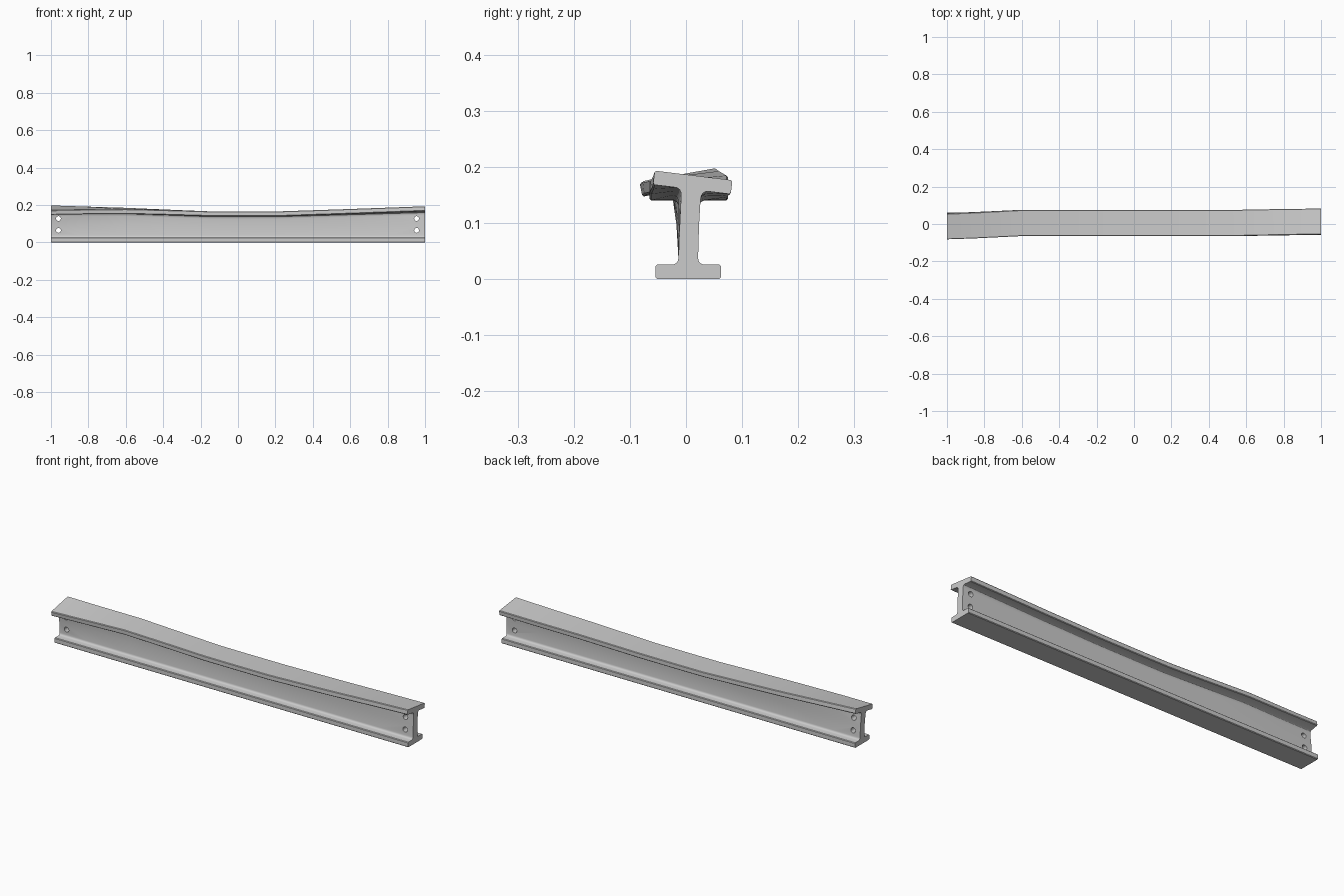
import bpy, bmesh, math

if "Cube" in bpy.data.objects:
    bpy.data.objects.remove(bpy.data.objects["Cube"])

# Half cross-section of the straight beam, bottom to top: (offset from web centre, z)
half = [(0.055, 0), (0.0582, 0.003), (0.0582, 0.023), (0.055, 0.026),
        (0.026, 0.026), (0.0215, 0.028), (0.0185, 0.032), (0.0175, 0.037),
        (0.0172, 0.09),
        (0.0175, 0.125), (0.0185, 0.132), (0.0215, 0.137), (0.027, 0.14),
        (0.067, 0.14), (0.0698, 0.143), (0.0698, 0.162), (0.067, 0.165)]
profile = half + [(-y, z) for y, z in reversed(half)]
CY = 0.004

# Bent top flange along the length: x, sideways shift, lift, twist in degrees
stations = [(-1, -0.018, 0.0195, 11), (-0.85, -0.012, 0.0185, 7.5),
            (-0.6, 0.001, 0.016, 3), (-0.35, 0.001, 0.0075, 1),
            (-0.15, 0.001, 0.0005, 0), (0.0, 0.001, 0, 0), (0.22, 0.001, 0.0005, 0),
            (0.55, 0.002, 0.0085, -2.5), (0.8, 0.007, 0.0145, -5),
            (1, 0.0095, 0.0195, -7)]


def bend(y, z, dy, dz, twist):
    w = 0.0 if z < 0.05 else (0.3 if z < 0.1 else 1.0)
    a = math.radians(twist) * w
    if w < 1:
        return CY + y + dy * w * 0.7, z + dz * w
    r = z - 0.165
    return (CY + dy + y * math.cos(a) - r * math.sin(a),
            0.165 + dz + y * math.sin(a) + r * math.cos(a))


# Beam body lofted through the stations
bm = bmesh.new()
rings = []
for x, dy, dz, tw in stations:
    rings.append([bm.verts.new((x, *bend(y, z, dy, dz, tw))) for y, z in profile])
n = len(profile)
for a, b in zip(rings, rings[1:]):
    for i in range(n):
        j = (i + 1) % n
        bm.faces.new((a[i], a[j], b[j], b[i]))
bm.faces.new(rings[0])
bm.faces.new(rings[-1])
bmesh.ops.recalc_face_normals(bm, faces=bm.faces)
mesh = bpy.data.meshes.new("bent_beam")
bm.to_mesh(mesh)
bm.free()
beam = bpy.data.objects.new("bent_beam", mesh)
bpy.context.collection.objects.link(beam)

# Bolt holes through the web at both ends
cutters = []
for x in (-0.96, 0.955):
    for z in (0.064, 0.127):
        bpy.ops.mesh.primitive_cylinder_add(vertices=16, radius=0.013, depth=0.12,
                                            location=(x, 0, z),
                                            rotation=(math.pi / 2, 0, 0))
        hole = bpy.context.object
        hole.name = "bolt_hole_cutter"
        hole.hide_render = True
        mod = beam.modifiers.new("bolt_hole", 'BOOLEAN')
        mod.operation = 'DIFFERENCE'
        mod.solver = 'EXACT'
        mod.object = hole
        cutters.append(hole)

bpy.ops.object.select_all(action='DESELECT')
beam.select_set(True)
bpy.context.view_layer.objects.active = beam
for m in list(beam.modifiers):
    bpy.ops.object.modifier_apply(modifier=m.name)
for c in cutters:
    bpy.data.objects.remove(c, do_unlink=True)
bpy.ops.object.shade_smooth_by_angle(angle=math.radians(30))
